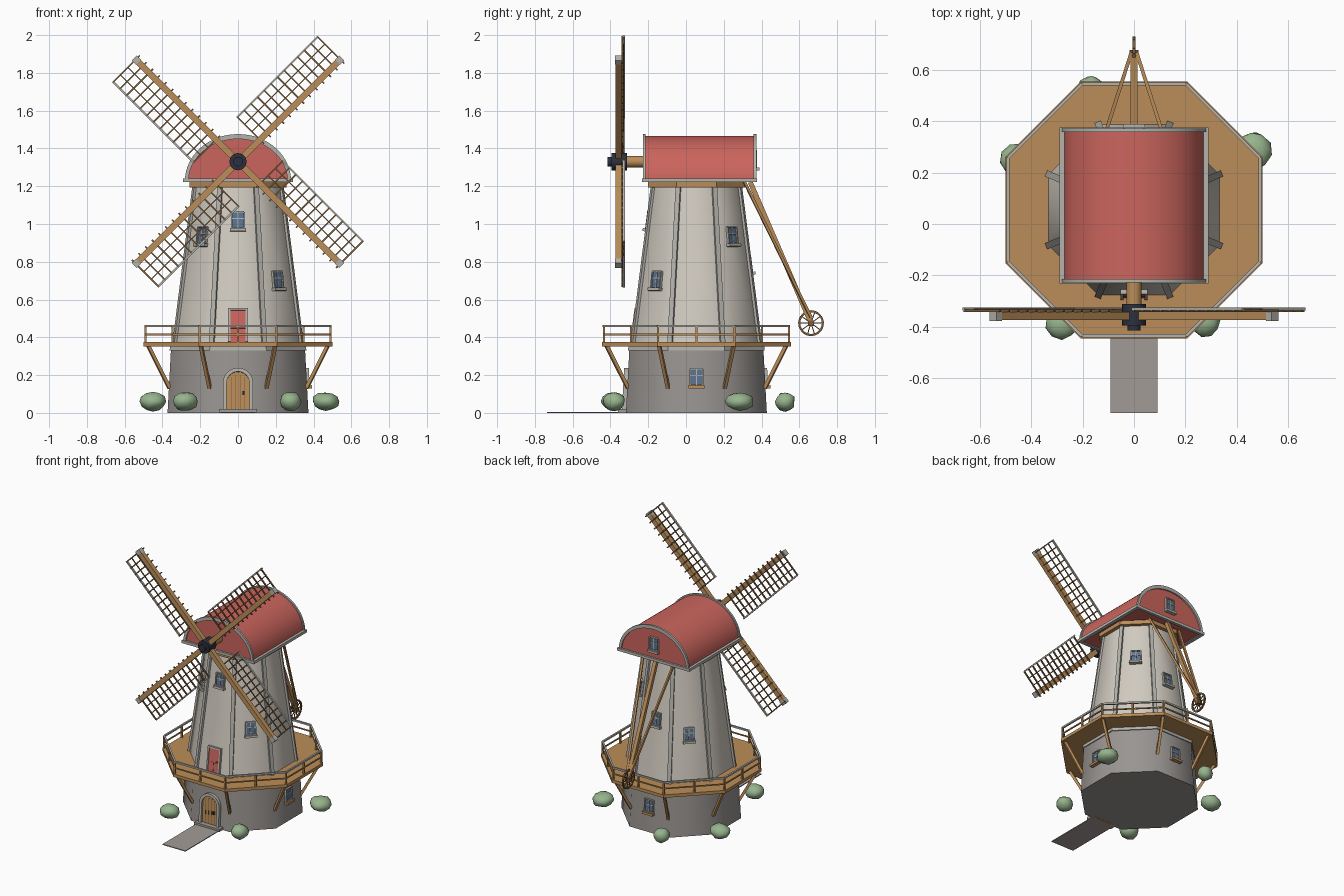
import bpy, bmesh, random
from math import pi, sin, cos, atan2, radians
from mathutils import Matrix, Vector

cube = bpy.data.objects.get("Cube")
if cube:
    bpy.data.objects.remove(cube, do_unlink=True)
random.seed(4)


def material(name, r, g, b):
    m = bpy.data.materials.new(name)
    m.use_nodes = True
    m.diffuse_color = (r, g, b, 1)
    bsdf = next(n for n in m.node_tree.nodes if n.type == 'BSDF_PRINCIPLED')
    bsdf.inputs["Base Color"].default_value = (r, g, b, 1)
    return m


RED = material("roof red", .60, .13, .11)
WOOD = material("warm wood", .50, .27, .10)
DARK = material("dark wood", .20, .11, .045)
WALL = material("cream wall", .64, .60, .53)
STONE = material("base stone", .32, .30, .285)
PAVING = material("path stone", .36, .33, .31)
TRIM = material("pale trim", .46, .45, .41)
GLASS = material("window glass", .10, .17, .29)
IRON = material("dark iron", .025, .03, .045)
LEAF = material("leaf green", .31, .46, .27)

CY = .055            # tower axis in y
K = 1 / cos(pi / 8)  # octagon apothem to corner radius
T, R = Matrix.Translation, Matrix.Rotation


def finish(name, bm, mat, smooth=None, at=None):
    bmesh.ops.recalc_face_normals(bm, faces=bm.faces)
    me = bpy.data.meshes.new(name)
    bm.to_mesh(me)
    bm.free()
    me.materials.append(mat)
    if smooth:
        me.shade_smooth()
        me.set_sharp_from_angle(angle=radians(smooth))
    ob = bpy.data.objects.new(name, me)
    if at:
        ob.matrix_world = at
    bpy.context.collection.objects.link(ob)
    return ob


def box(bm, x0, x1, y0, y1, z0, z1):
    m = T(((x0 + x1) / 2, (y0 + y1) / 2, (z0 + z1) / 2)) @ Matrix.Diagonal((x1 - x0, y1 - y0, z1 - z0, 1))
    bmesh.ops.create_cube(bm, size=1, matrix=m)


def bar(bm, a, b, w, d=None):
    # square bar between two points; its local x stays level
    a, b = Vector(a), Vector(b)
    z = (b - a).normalized()
    x = Vector((0, 0, 1)).cross(z) if abs(z.z) < .999 else Vector((1, 0, 0))
    x.normalize()
    rot = Matrix((x, z.cross(x), z)).transposed().to_4x4()
    bmesh.ops.create_cube(bm, size=1, matrix=T((a + b) / 2) @ rot @ Matrix.Diagonal((w, d or w, (b - a).length, 1)))


def boxes(name, mat, dims, at=None):
    bm = bmesh.new()
    for d in dims:
        box(bm, *d)
    return finish(name, bm, mat, at=at)


def octagon(name, mat, r0, r1, z0, z1, smooth=None):
    bm = bmesh.new()
    bmesh.ops.create_cone(bm, cap_ends=True, segments=8, radius1=r0 * K, radius2=r1 * K, depth=z1 - z0,
                          matrix=T((0, CY, (z0 + z1) / 2)) @ R(pi / 8, 4, 'Z'))
    return finish(name, bm, mat, smooth)


def rod(name, mat, r, y0, y1, z, n=16):
    bm = bmesh.new()
    bmesh.ops.create_cone(bm, cap_ends=True, segments=n, radius1=r, radius2=r, depth=y1 - y0,
                          matrix=T((0, (y0 + y1) / 2, z)) @ R(pi / 2, 4, 'X'))
    return finish(name, bm, mat, 40)


def corner(i, apothem, z):
    a = pi / 8 + i * pi / 4
    return Vector((apothem * K * cos(a), CY + apothem * K * sin(a), z))


def arch(a, h, z0, spring, n=20):
    pts = [(-a * cos(pi * i / n), spring + h * sin(pi * i / n)) for i in range(n + 1)]
    return [(-a, z0)] + pts + [(a, z0)] if spring > z0 else pts


def arch_solid(name, mat, outer, y0, y1, inner=None, smooth=None, at=None):
    bm = bmesh.new()
    vo = [bm.verts.new((x, y0, z)) for x, z in outer]
    if inner:
        vi = [bm.verts.new((x, y0, z)) for x, z in inner]
        for i in range(len(vo) - 1):
            bm.faces.new((vo[i], vo[i + 1], vi[i + 1], vi[i]))
    else:
        bm.faces.new(vo)
    ext = bmesh.ops.extrude_face_region(bm, geom=bm.faces[:])
    moved = [v for v in ext["geom"] if isinstance(v, bmesh.types.BMVert)]
    bmesh.ops.translate(bm, verts=moved, vec=(0, y1 - y0, 0))
    return finish(name, bm, mat, smooth, at)


# Tower
octagon("stone_base", STONE, .373, .355, 0, .335, 60)
octagon("base_band", TRIM, .362, .360, .33, .352)
octagon("tower_wall", WALL, .335, .23, .35, 1.2, 60)
octagon("cap_ring", WOOD, .257, .257, 1.193, 1.222)
bm = bmesh.new()
for i in range(8):
    bar(bm, corner(i, .336, .37), corner(i, .231, 1.195), .026, .014)
finish("corner_battens", bm, TRIM)


def on_wall(turn, z, base=False):
    # frame on a wall face: local -y points outward
    r0, z0, slope = (.373, 0, .052) if base else (.335, .35, .1235)
    return (T((0, CY, 0)) @ R(radians(turn), 4, 'Z') @ T((0, -(r0 - slope * (z - z0)), z))
            @ R(-atan2(slope, 1), 4, 'X'))


# Windows
def window(name, m, sill=TRIM):
    w, h, t = .033, .043, .007
    boxes(name + "_glass", GLASS, [(-w, w, -.006, .01, -h, h)], m)
    boxes(name + "_frame", TRIM, [(s * w - t / 2, s * w + t / 2, -.014, .01, -h, h) for s in (-1, 1)]
          + [(-w, w, -.014, .01, s * h - t / 2, s * h + t / 2) for s in (-1, 1)]
          + [(-.003, .003, -.01, 0, -h, h), (-w, w, -.01, 0, .005, .011)], m)
    boxes(name + "_sill", sill, [(-.042, .042, -.026, .01, -h - .018, -h - .002)], m)


for name, turn, z in (("front", 0, 1.02), ("front_right_side", 45, .705), ("back_right_side", 135, .94),
                      ("back", 180, .79), ("back_left_side", 225, .705), ("front_left_side", 315, .94)):
    window(name + "_window", on_wall(turn, z))
for name, turn in (("side", 90), ("back", 180)):
    window(name + "_base_window", on_wall(turn, .19, True), WOOD)
window("gable_window", T((0, .363, 1.345)) @ R(pi, 4, 'Z'))

# Entrance door, step and path
m = on_wall(0, 0, True)
arch_solid("entrance_door", WOOD, arch(.062, .062, 0, .155), -.008, .02, at=m)
arch_solid("entrance_arch", TRIM, arch(.08, .08, 0, .158), -.022, .02, arch(.06, .06, 0, .158), at=m)
boxes("door_plank_gaps", DARK, [(x - .002, x + .002, -.0095, 0, .02, .205 - abs(x) * .4)
                                for x in (-.036, -.012, .012, .036)], m)
boxes("door_handle", IRON, [(.024, .034, -.016, 0, .095, .115)], m)
boxes("door_step", PAVING, [(-.1, .1, -.36, -.29, 0, .02)])
boxes("path", PAVING, [(-.092, .092, -.735, -.345, 0, .006)])

# Balcony door
m = on_wall(0, .375)
boxes("balcony_door", RED, [(-.042, .042, -.012, .01, 0, .17)], m)
boxes("balcony_door_frame", TRIM, [(-.052, -.041, -.018, .01, 0, .18), (.041, .052, -.018, .01, 0, .18),
                                   (-.052, .052, -.018, .01, .168, .18)], m)
boxes("balcony_door_grooves", DARK, [(-.041, .041, -.0135, 0, .072, .075), (-.002, .002, -.0135, 0, 0, .072),
                                     (.022, .032, -.018, 0, .08, .086)], m)

# Balcony deck, railing and braces
octagon("deck", WOOD, .5, .5, .352, .374)
posts, mid, top, braces = (bmesh.new() for _ in range(4))
for i in range(8):
    a, b = corner(i, .49, 0), corner(i + 1, .49, 0)
    for p in (a, (a + b) / 2):
        bar(posts, p + Vector((0, 0, .36)), p + Vector((0, 0, .46)), .011)
    for bm, z, w in ((mid, .415, .008), (top, .46, .012)):
        bar(bm, a + Vector((0, 0, z)), b + Vector((0, 0, z)), w)
    bar(braces, corner(i, .362, .13), corner(i, .475, .355), .018)
finish("railing_posts", posts, WOOD)
finish("middle_rail", mid, WOOD)
finish("top_rail", top, TRIM)
finish("deck_braces", braces, WOOD)

# Cap: barrel roof with edge trims
Z = 1.228
arch_solid("barrel_roof", RED, arch(.272, .238, Z, Z, 32), -.218, .362, smooth=40)
for name, y in (("front", -.228), ("back", .358)):
    arch_solid(name + "_roof_trim", TRIM, arch(.281, .248, Z, Z, 32), y, y + .014, arch(.262, .222, Z, Z, 32), smooth=40)
boxes("eave_trim", TRIM, [(-.29, -.266, -.23, .374, 1.222, 1.242), (.266, .29, -.23, .374, 1.222, 1.242),
                          (-.29, .29, -.232, -.212, 1.222, 1.242), (-.29, .29, .356, .376, 1.222, 1.242)])

# Sail axle and hub
HZ = 1.33
rod("axle", WOOD, .03, -.32, -.1, HZ)
rod("hub", IRON, .046, -.395, -.312, HZ, 12)
rod("hub_nose", IRON, .026, -.415, -.39, HZ, 12)

# Four sails, lattice on one side of each spar
for i in range(4):
    m = T((0, -.34, HZ)) @ R(radians(-45 - 90 * i), 4, 'Y')
    n = f"sail_{i + 1}_"
    boxes(n + "spar", WOOD, [(0, .75, -.034, -.002, -.017, .017)], m)
    boxes(n + "tip", TRIM, [(.745, .777, -.037, 0, -.019, .019)], m)
    rungs = [.165 + .6 * k / 12 for k in range(13)]
    boxes(n + "rungs", DARK, [(u - .004, u + .004, -.002, .007, -.03, .17) for u in rungs], m)
    boxes(n + "battens", DARK, [(.165, .765, .005, .011, v - .003, v + .003) for v in (.06, .115)], m)
    boxes(n + "outer_rail", TRIM, [(.161, .769, .004, .016, .164, .174)], m)

# Tail poles and steering wheel
end = Vector((0, .662, .475))
bm = bmesh.new()
bar(bm, (0, .34, 1.222), end, .026)
for s in (-1, 1):
    bar(bm, (s * .125, .31, 1.222), end + Vector((s * .012, 0, .03)), .014)
finish("tail_poles", bm, WOOD)
bm = bmesh.new()
rim = [end + Vector((0, .063 * cos(a), .063 * sin(a))) for a in (2 * pi * i / 20 for i in range(20))]
for i, p in enumerate(rim):
    bar(bm, p, rim[(i + 1) % 20], .011)
    if i % 2 == 0:
        bar(bm, end, p, .005)
box(bm, -.018, .018, .647, .677, .46, .49)
finish("steering_wheel", bm, DARK)

# Shrubs
for i, (x, y, r) in enumerate(((-.28, -.385, .068), (.28, -.38, .062), (.465, .285, .078),
                               (-.45, .25, .07), (-.17, .525, .056))):
    bm = bmesh.new()
    bmesh.ops.create_icosphere(bm, subdivisions=2, radius=1)
    for v in bm.verts:
        v.co *= random.uniform(.9, 1.05)
    finish(f"shrub_{i + 1}", bm, LEAF, 60,
           T((x, y, .06)) @ R(i, 4, 'Z') @ Matrix.Diagonal((r, r * .95, .052, 1)))
